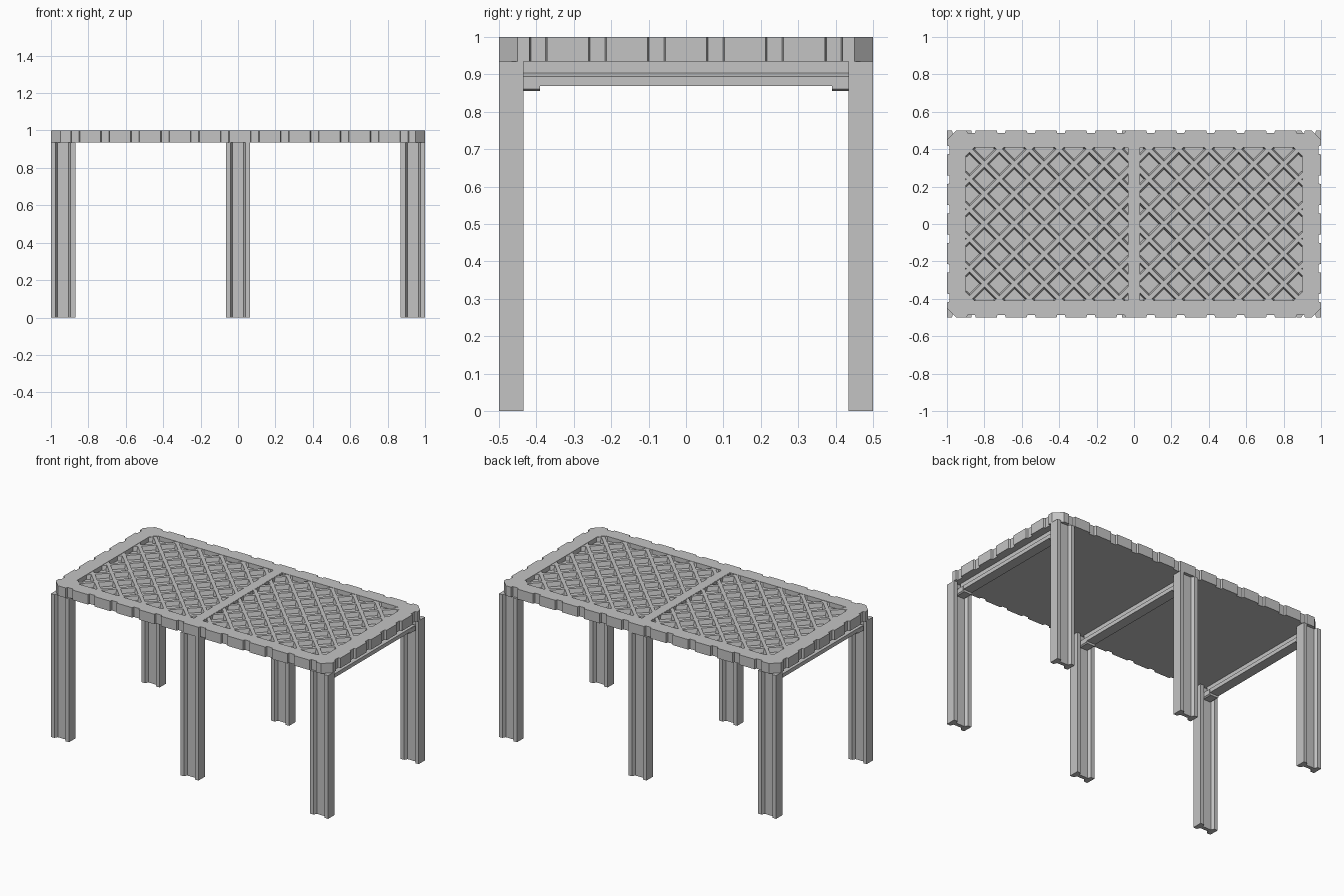
import bpy, bmesh, math
from mathutils import Vector, Matrix

cube = bpy.data.objects.get("Cube")
if cube:
    bpy.data.objects.remove(cube, do_unlink=True)

grey = bpy.data.materials.new("plain_grey")
grey.use_nodes = True
colour = (0.55, 0.55, 0.55, 1)
grey.diffuse_color = colour
grey.node_tree.nodes["Principled BSDF"].inputs["Base Color"].default_value = colour

TOP, UNDER = 1.0, 0.935
PITCH = 0.16


def prism(name, outline, start, end, matrix=Matrix()):
    """Extrude a 2D outline along local z, then place it with a matrix."""
    bm = bmesh.new()
    base = bm.faces.new([bm.verts.new((x, y, start)) for x, y in outline])
    side = bmesh.ops.extrude_face_region(bm, geom=[base])["geom"]
    moved = [v for v in side if isinstance(v, bmesh.types.BMVert)]
    bmesh.ops.translate(bm, verts=moved, vec=(0, 0, end - start))
    bmesh.ops.transform(bm, matrix=matrix, verts=bm.verts)
    bmesh.ops.recalc_face_normals(bm, faces=bm.faces)
    mesh = bpy.data.meshes.new(name)
    bm.to_mesh(mesh)
    bm.free()
    mesh.materials.append(grey)
    obj = bpy.data.objects.new(name, mesh)
    bpy.context.collection.objects.link(obj)
    return obj


def rectangle(x0, x1, y0, y1):
    return [(x0, y0), (x1, y0), (x1, y1), (x0, y1)]


# Deck outline: chamfered rectangle with notched edges
def notched_edge(half_length, half_width, chamfer, centers, depth=0.014, half=0.024):
    points = [(-half_length + chamfer, -half_width)]
    for c in centers:
        points += [(c - half, -half_width), (c - half + 0.004, -half_width + depth),
                   (c + half - 0.004, -half_width + depth), (c + half, -half_width)]
    return points + [(half_length - chamfer, -half_width)]


long_centers = [-0.87 + PITCH * i for i in range(12)]
short_centers = [-0.395 + 0.158 * i for i in range(6)]
front = notched_edge(1.0, 0.5, 0.05, long_centers)
end = notched_edge(0.5, 1.0, 0.05, short_centers)
outline = (front + [(-y, x) for x, y in end]
           + [(x, -y) for x, y in reversed(front)]
           + [(y, x) for x, y in reversed(end)])
deck = prism("deck", outline, UNDER, TOP)

# Two sunken panels either side of the middle rib
IN, OUT, DEEP, CUT = 0.03, 0.90, 0.41, 0.035
FLOOR = TOP - 0.03
for s in (-1, 1):
    panel = [(s * IN, -DEEP), (s * (OUT - CUT), -DEEP), (s * OUT, -DEEP + CUT),
             (s * OUT, DEEP - CUT), (s * (OUT - CUT), DEEP), (s * IN, DEEP)]
    cutter = prism("panel_cutter", panel, FLOOR, TOP + 0.1)
    cutter.hide_render = True
    cutter.hide_set(True)
    mod = deck.modifiers.new("panel_recess", "BOOLEAN")
    mod.operation = "DIFFERENCE"
    mod.solver = "EXACT"
    mod.object = cutter


# Diagonal lattice bars with sloping sides
def lattice_bar(x0, x1, offset, slope):
    """Bar along y = slope * x + offset, kept inside the panel."""
    crossings = sorted(((-DEEP - offset) / slope, (DEEP - offset) / slope))
    a, b = max(x0, crossings[0]), min(x1, crossings[1])
    if b - a < 0.02:
        return
    p = Vector((a, slope * a + offset, 0))
    q = Vector((b, slope * b + offset, 0))
    along = (q - p).normalized()
    across = Vector((0, 0, 1)).cross(along)
    place = Matrix((across, Vector((0, 0, 1)), along)).transposed().to_4x4()
    place.translation = p
    section = [(-0.02, FLOOR - 0.005), (0.02, FLOOR - 0.005),
               (0.011, TOP - 0.002), (-0.011, TOP - 0.002)]
    prism("lattice_bar", section, -0.012, (q - p).length + 0.012, place)


for x0, x1 in ((-OUT, -IN), (IN, OUT)):
    for slope in (-1, 1):
        for i in range(-9, 10):
            lattice_bar(x0, x1, PITCH * i, slope)

# I-beam section shared by the legs and the cross beams
W, D, WEB = 0.065, 0.0325, 0.012
quarter = [(W, D), (W - 0.025, D), (W - 0.035, WEB)]
upper = quarter + [(-x, y) for x, y in reversed(quarter)]
i_section = upper + [(x, -y) for x, y in reversed(upper)]

turn = Matrix.Rotation(math.radians(-90), 4, "X") @ Matrix.Rotation(math.radians(90), 4, "Z")
for x in (-1 + W, 0, 1 - W):
    # Cross beam embedded in the deck
    place = Matrix.Translation((x, 0, UNDER - 0.001)) @ turn
    prism("cross_beam", i_section, -0.44, 0.44, place)
    for s in (-1, 1):
        # Leg and the bracket joining it to the beam
        prism("leg", i_section, 0, UNDER, Matrix.Translation((x, s * (0.5 - D), 0)))
        bracket = [(-0.034, 0.868), (-0.034, 0.861), (-0.026, 0.855),
                   (0.026, 0.855), (0.034, 0.861), (0.034, 0.868),
                   (0.034, 0.89), (-0.034, 0.89)]
        upright = Matrix.Rotation(math.radians(90), 4, "X")
        ends = (0.39, 0.455) if s < 0 else (-0.455, -0.39)
        prism("leg_bracket", bracket, ends[0], ends[1], Matrix.Translation((x, 0, 0)) @ upright)
